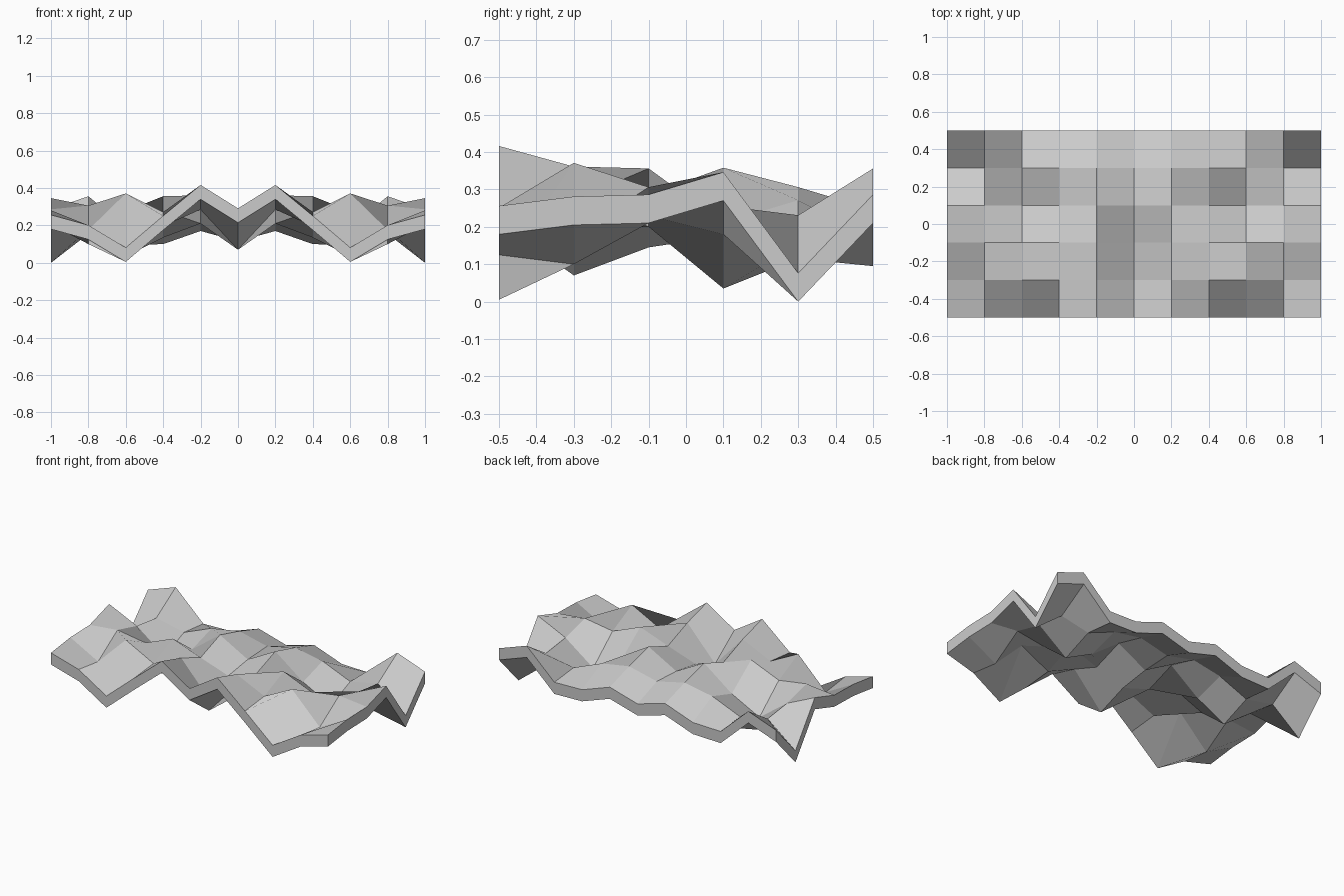
import bpy, bmesh

if "Cube" in bpy.data.objects:
    bpy.data.objects.remove(bpy.data.objects["Cube"])

# Heights of the top surface for the right half (x = 0 .. 1), front row first
HEIGHTS = [
    [0.29, 0.415, 0.25, 0.08, 0.20, 0.255],
    [0.145, 0.36, 0.27, 0.37, 0.175, 0.28],
    [0.22, 0.285, 0.355, 0.275, 0.305, 0.285],
    [0.25, 0.357, 0.21, 0.11, 0.255, 0.345],
    [0.26, 0.305, 0.27, 0.19, 0.23, 0.075],
    [0.19, 0.245, 0.175, 0.17, 0.355, 0.285],
]
STEP = 0.2
THICK = 0.076

bm = bmesh.new()


def sheet(drop):
    # One mirrored grid of points, lowered by drop
    return [[bm.verts.new((i * STEP, -0.5 + j * STEP, row[abs(i)] - drop))
             for i in range(-5, 6)] for j, row in enumerate(HEIGHTS)]


top, bottom = sheet(0), sheet(THICK)

# Upper and lower facets, split along mirrored diagonals
for j in range(5):
    for i in range(10):
        inner, outer = (i, i + 1) if i >= 5 else (i + 1, i)
        for g in (top, bottom):
            bm.faces.new((g[j][inner], g[j][outer],
                          g[j + 1][outer], g[j + 1][inner]))


# Rim walls around the outline
def outline(g):
    return (g[0] + [r[-1] for r in g[1:]] + g[-1][-2::-1]
            + [r[0] for r in g[-2:0:-1]])


a, b = outline(top), outline(bottom)
for k in range(len(a)):
    n = (k + 1) % len(a)
    bm.faces.new((a[k], b[k], b[n], a[n]))

bmesh.ops.recalc_face_normals(bm, faces=bm.faces[:])
low = min(v.co.z for v in bm.verts)
bmesh.ops.translate(bm, verts=bm.verts[:], vec=(0, 0, -low))
mesh = bpy.data.meshes.new("terrain_slab")
bm.to_mesh(mesh)
bm.free()
bpy.context.collection.objects.link(bpy.data.objects.new("terrain_slab", mesh))
